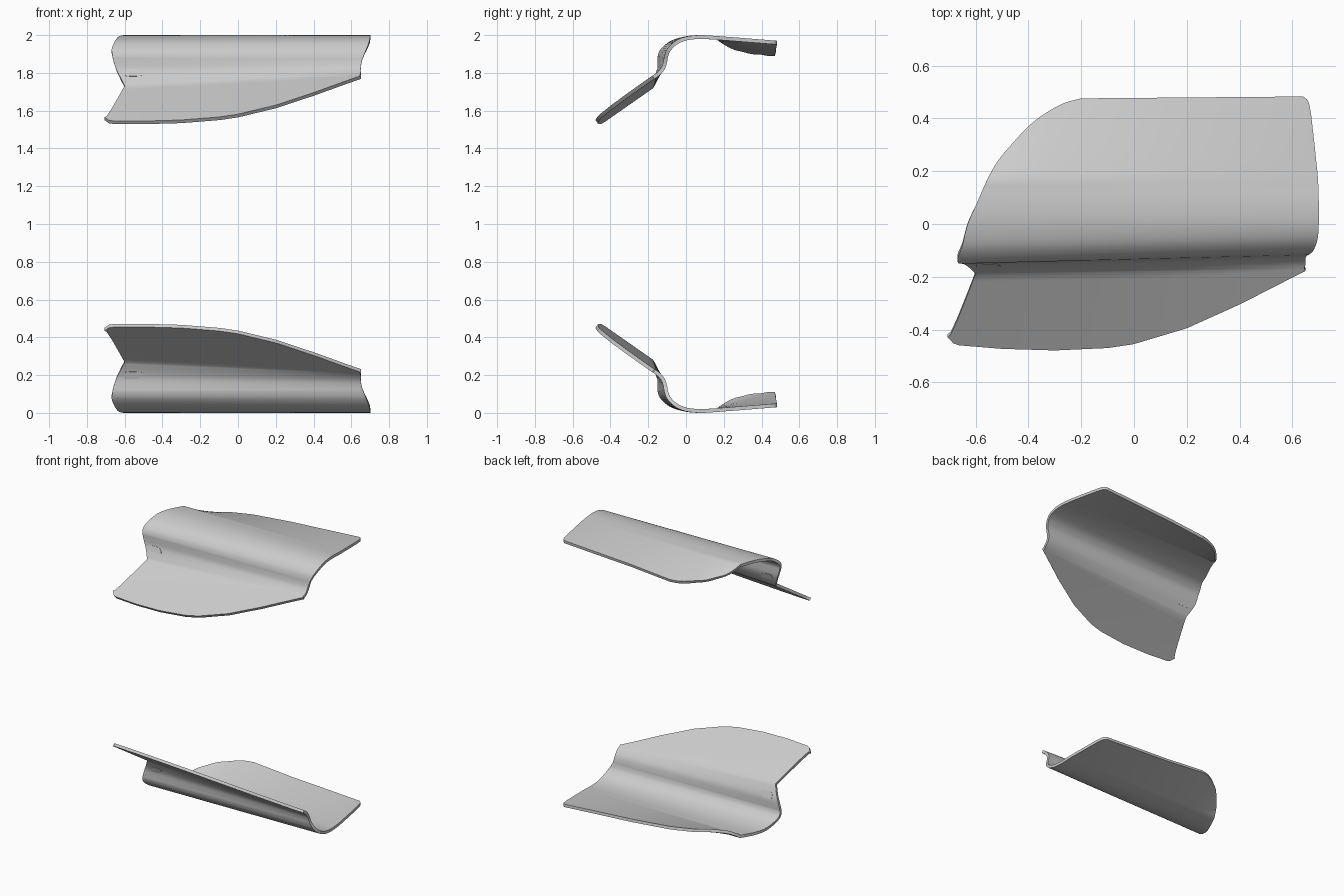
import bpy
from mathutils import Vector

if "Cube" in bpy.data.objects:
    bpy.data.objects.remove(bpy.data.objects["Cube"])

# Section stations, crease to back edge: y,z at left end, y,z at right end, left trim x, right trim x
KEYS = [
    (-.19, 1.73, -.17, 1.79, -.60, .645),
    (-.165, 1.78, -.15, 1.805, -.625, .65),
    (-.152, 1.82, -.13, 1.83, -.645, .65),
    (-.15, 1.865, -.12, 1.86, -.66, .655),
    (-.148, 1.895, -.115, 1.89, -.665, .665),
    (-.13, 1.93, -.10, 1.927, -.668, .68),
    (-.08, 1.97, -.06, 1.967, -.65, .695),
    (0, 1.994, 0, 1.992, -.63, .70),
    (.08, 2.0, .08, 2.0, -.595, .70),
    (.17, 1.995, .17, 1.995, -.555, .697),
    (.24, 1.995, .24, 1.995, -.515, .69),
    (.30, 1.995, .30, 1.995, -.465, .684),
    (.37, 1.995, .37, 1.995, -.40, .676),
    (.42, 1.995, .42, 1.995, -.335, .67),
    (.455, 1.995, .465, 1.995, -.265, .66),
    (.472, 1.995, .483, 1.995, -.20, .64)]
# Free edge of the front flap (x, y), and back-panel droop slope along x
FLAP = [(-.71, -.42), (-.70, -.445), (-.67, -.459), (-.5, -.473), (-.3, -.479), (-.1, -.47),
        (0, -.455), (.2, -.395), (.4, -.305), (.6, -.203), (.65, -.178)]
DROOP = [(-.55, .72), (-.5, .60), (-.46, .48), (-.36, .34), (-.2, .28), (.1, .19), (.65, .08)]
THICK = .02
NU, SUB, NV = 60, 4, 10


def table(pts, x):
    if x <= pts[0][0]:
        return pts[0][1]
    for (a, p), (b, q) in zip(pts, pts[1:]):
        if x <= b:
            return p + (q - p) * (x - a) / (b - a)
    return pts[-1][1]


def station(s):
    i = min(int(s), len(KEYS) - 2)
    t = s - i
    k = [KEYS[max(0, min(len(KEYS) - 1, i + d))] for d in (-1, 0, 1, 2)]
    return [.5 * (2 * b + (c - a) * t + (2 * a - 5 * b + 4 * c - d) * t * t
                  + (3 * b - a - 3 * c + d) * t ** 3) for a, b, c, d in zip(*k)]


def body_point(x, s):
    yl, zl, yr, zr, _, _ = station(s)
    w = (x + .65) / 1.3
    y, z = yl + (yr - yl) * w, zl + (zr - zl) * w
    if s > 9:
        z -= table(DROOP, x) * max(0, y - .17)
    return Vector((x, y, z))


def flap_point(u, v):
    xl = -.60 - .107 * v
    x = xl + (.645 + .005 * v - xl) * u
    c = body_point(x, 0)
    y = c.y + (table(FLAP, x) - c.y) * v
    slope = .68 - .06 * (x + .65) / 1.3
    return Vector((x, y, c.z + slope * (y - c.y)))


def make(name, verts, faces, lower, thick=0):
    if lower:
        verts = [(v[0], v[1], 2 - v[2]) for v in verts]
        faces = [f[::-1] for f in faces]
    me = bpy.data.meshes.new(name)
    me.from_pydata([tuple(v) for v in verts], [], faces)
    ob = bpy.data.objects.new(name, me)
    bpy.context.collection.objects.link(ob)
    bpy.ops.object.select_all(action='DESELECT')
    ob.select_set(True)
    bpy.context.view_layer.objects.active = ob
    if thick:
        m = ob.modifiers.new("thickness", 'SOLIDIFY')
        m.thickness, m.offset = thick, -1
        bpy.ops.object.convert(target='MESH')
    bpy.ops.object.shade_smooth_by_angle(angle=.6)


def shell(name, lower):
    rows = [[flap_point(i / NU, 1 - j / NV) for i in range(NU + 1)] for j in range(NV)]
    for j in range((len(KEYS) - 1) * SUB + 1):
        s = j / SUB
        xl, xr = station(s)[4:]
        rows.append([body_point(xl + (xr - xl) * i / NU, s) for i in range(NU + 1)])
    n = NU + 1
    faces = [(r * n + c, r * n + c + 1, (r + 1) * n + c + 1, (r + 1) * n + c)
             for r in range(len(rows) - 1) for c in range(NU)]
    make(name, [p for row in rows for p in row], faces, lower, THICK)


def plug(name, lower):
    # D-shaped insert passing through the step wall
    outline = [(-.597, 1.15), (-.588, 1.0), (-.515, 1.0), (-.505, 1.15), (-.508, 1.4),
               (-.52, 1.8), (-.54, 2.0), (-.588, 2.02), (-.597, 1.9)]
    out, inn = [], []
    for x, s in outline:
        p = body_point(x, s)
        nrm = (body_point(x + .01, s) - p).cross(body_point(x, s + .01) - p).normalized()
        out.append(p + nrm * .002)
        inn.append(p - nrm * (THICK + .002))
    k = len(outline)
    faces = [tuple(range(k)), tuple(range(2 * k - 1, k - 1, -1))]
    faces += [(i, i + k, (i + 1) % k + k, (i + 1) % k) for i in range(k)]
    make(name, out + inn, faces, lower)


# Upper and mirrored lower panels
for side, lower in (("upper", False), ("lower", True)):
    shell(side + "_panel", lower)
    plug(side + "_plug", lower)
